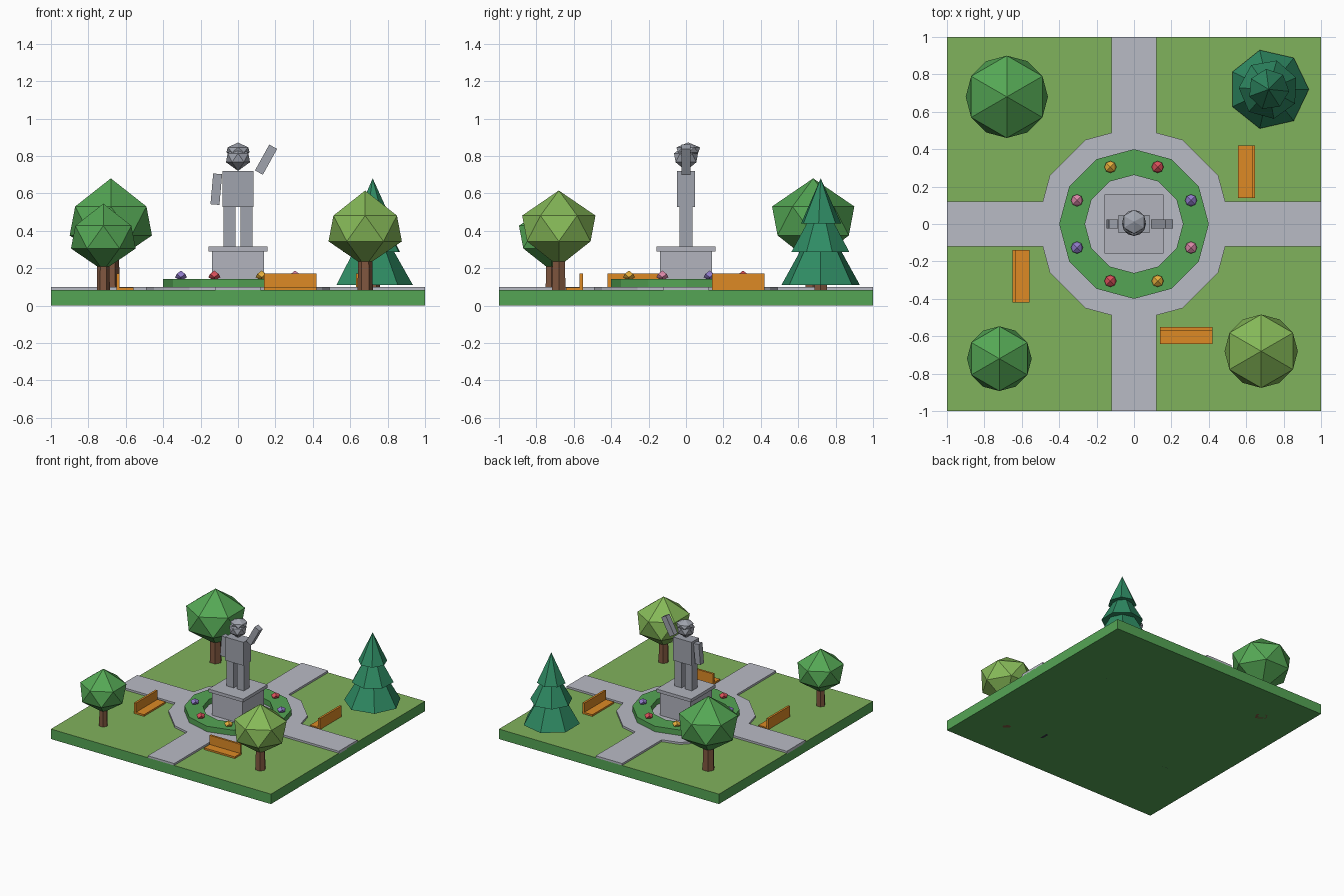
import bpy, bmesh
from math import sin, cos, pi, radians
from mathutils import Matrix, Vector

if "Cube" in bpy.data.objects:
    bpy.data.objects.remove(bpy.data.objects["Cube"])


def mat(name, hex_code):
    m = bpy.data.materials.new(name)
    rgb = [int(hex_code[i:i + 2], 16) / 255 for i in (0, 2, 4)]
    m.diffuse_color = [((c + 0.055) / 1.055) ** 2.4 for c in rgb] + [1]
    m.use_nodes = True
    m.node_tree.nodes["Principled BSDF"].inputs["Base Color"].default_value = m.diffuse_color
    return m


def make(name, verts, faces, material):
    me = bpy.data.meshes.new(name)
    me.from_pydata([tuple(v) for v in verts], [], faces)
    bm = bmesh.new()
    bm.from_mesh(me)
    bmesh.ops.recalc_face_normals(bm, faces=bm.faces)
    bm.to_mesh(me)
    bm.free()
    ob = bpy.data.objects.new(name, me)
    bpy.context.collection.objects.link(ob)
    me.materials.append(material)
    return ob


def ring(n, r, z, phase=0.0):
    return [Vector((r * cos(phase + 2 * pi * i / n), r * sin(phase + 2 * pi * i / n), z)) for i in range(n)]


def prism(name, low, high, material):
    n = len(low)
    sides = [(i, (i + 1) % n, n + (i + 1) % n, n + i) for i in range(n)]
    return make(name, low + high, [tuple(range(n)), tuple(range(n, 2 * n))] + sides, material)


def box(name, centre, size, material, m=Matrix()):
    x, y, z = (s / 2 for s in size)
    pts = [(-x, -y), (x, -y), (x, y), (-x, y)]
    c = Vector(centre)
    return prism(name, [m @ (c + Vector((*p, -z))) for p in pts],
                 [m @ (c + Vector((*p, z))) for p in pts], material)


def gem(name, centre, r, h, n, material, phase):
    # Faceted ball: two staggered rings between two points
    v = ring(n, r, 0.34 * h, phase) + ring(n, r, -0.34 * h, phase + pi / n)
    v += [Vector((0, 0, h)), Vector((0, 0, -h))]
    f = []
    for i in range(n):
        j = (i + 1) % n
        f += [(2 * n, i, j), (i, n + i, j), (j, n + i, n + j), (2 * n + 1, n + j, n + i)]
    return make(name, [p + Vector(centre) for p in v], f, material)


def cone(name, centre, r, h, n, material, phase):
    v = [p + Vector(centre) for p in ring(n, r, 0, phase) + [Vector((0, 0, h))]]
    return make(name, v, [tuple(range(n))] + [(i, (i + 1) % n, n) for i in range(n)], material)


def trunk(name, x, y, r, top):
    off = Vector((x, y, 0))
    prism(name, [p + off for p in ring(6, r, 0)], [p + off for p in ring(6, r * 0.85, top)], bark)


grass, green = mat("grass", "80B25C"), mat("hedge_green", "55A555")
paving, stone = mat("paving", "B9BBC5"), mat("stone", "A0A4AE")
plinth_stone = mat("plinth_stone", "B2B4BE")
bark, wood, iron = mat("bark", "80573F"), mat("wood", "DD8A25"), mat("iron", "33363F")
leaf, lime, pine = mat("leaf", "55A855"), mat("lime_leaf", "86B958"), mat("pine", "2F8C64")

# Lawn slab with a lighter top
lawn = box("lawn", (0, 0, 0.041), (2, 2, 0.082), green)
lawn.data.materials.append(grass)
for p in lawn.data.polygons:
    p.material_index = int(p.normal.z > 0.5)

# Crossing paths and twelve-sided plaza in one outline
quarter = [(1, -.12), (1, .12), (.488, .12), (.45, .26), (.26, .45), (.12, .488)]
outline = [Matrix.Rotation(k * pi / 2, 3, 'Z') @ Vector((*p, 0)) for k in range(4) for p in quarter]
prism("paths", [p + Vector((0, 0, .075)) for p in outline],
      [p + Vector((0, 0, .098)) for p in outline], paving)

# Flower bed ring
n = 12
loops = ring(n, .4, .09) + ring(n, .4, .143) + ring(n, .262, .143) + ring(n, .262, .09)
make("flower_bed", loops, [(a * n + i, a * n + (i + 1) % n, (a + 1) % 4 * n + (i + 1) % n, (a + 1) % 4 * n + i)
                           for a in range(4) for i in range(n)], green)

# Flowers
petals = [mat("purple", "8F7BC8"), mat("red", "D9505A"), mat("yellow", "E5AE3C"), mat("pink", "DB88A8")]
for k in range(8):
    a = radians(22.5 + 45 * k)
    gem(f"flower_{k}", (.33 * cos(a), .33 * sin(a), .16), .032, .027, 4, petals[k % 4], pi / 4)

# Pedestal
box("pedestal", (0, 0, .19), (.28, .28, .2), plinth_stone)
box("pedestal_cap", (0, 0, .302), (.316, .316, .026), plinth_stone)

# Statue
for s, side in ((-1, "left"), (1, "right")):
    box(f"statue_{side}_leg", (s * .046, 0, .423), (.064, .072, .22), stone)
box("statue_torso", (0, 0, .624), (.166, .096, .192), stone)
gem("statue_head", (0, 0, .79), .064, .07, 6, stone, pi / 6)
gem("statue_hair", (0, .012, .832), .063, .04, 6, stone, pi / 6)
box("statue_lowered_arm", (0, 0, 0), (.048, .046, .165), stone,
    Matrix.Translation((-.116, 0, .622)) @ Matrix.Rotation(radians(5), 4, 'Y'))
box("statue_raised_arm", (0, 0, 0), (.048, .046, .158), stone,
    Matrix.Translation((.15, 0, .78)) @ Matrix.Rotation(radians(29), 4, 'Y'))

# Benches
for name, x, y, turn in (("front", .28, -.597, 0), ("right", .602, .28, -90), ("left", -.605, -.28, 90)):
    m = Matrix.Translation((x, y, 0)) @ Matrix.Rotation(radians(turn), 4, 'Z')
    box(f"{name}_bench_seat", (0, 0, .086), (.28, .09, .02), wood, m)
    box(f"{name}_bench_back", (0, .0365, .126), (.28, .017, .09), wood, m)
    for s in (-1, 1):
        box(f"{name}_bench_leg", (s * .1, 0, .04), (.02, .07, .08), iron, m)

# Round trees
for name, x, y, r, top, colour, tr in (("back_left", -.68, .68, .22, .68, leaf, .05),
                                       ("front_left", -.72, -.72, .173, .545, leaf, .037),
                                       ("front_right", .68, -.68, .196, .615, lime, .043)):
    h = r * 1.035
    trunk(f"{name}_trunk", x, y, tr, top - 1.6 * h)
    gem(f"{name}_crown", (x, y, top - h), r, h, 6, colour, pi / 6)

# Conifer
trunk("conifer_trunk", .72, .72, .042, .2)
for k, (r, z, h) in enumerate(((.215, .11, .38), (.16, .285, .29), (.11, .44, .24))):
    cone(f"conifer_tier_{k}", (.72, .72, z), r, h, 7, pine, .4 * k)
